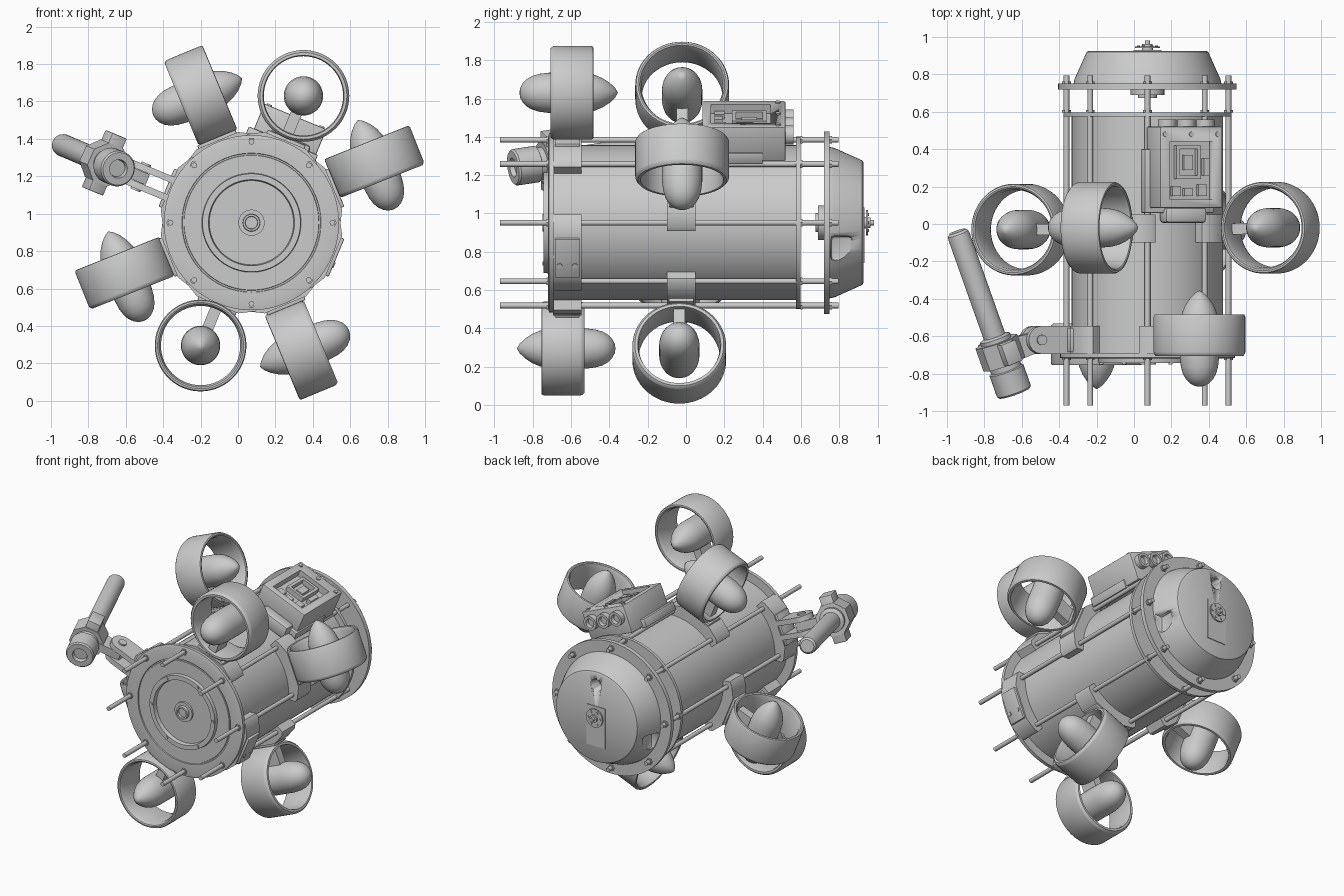
import bpy, bmesh
from math import sin, cos, pi, radians
from mathutils import Vector, Matrix

if "Cube" in bpy.data.objects:
    bpy.data.objects.remove(bpy.data.objects["Cube"])

CX, CZ = 0.072, 0.952            # axis of the hull (runs along y)
ROD_R = 0.433


def finish(name, bm, mat=None):
    bmesh.ops.remove_doubles(bm, verts=bm.verts, dist=1e-5)
    bmesh.ops.recalc_face_normals(bm, faces=bm.faces)
    me = bpy.data.meshes.new(name)
    bm.to_mesh(me)
    bm.free()
    ob = bpy.data.objects.new(name, me)
    if mat:
        ob.matrix_world = mat
    bpy.context.collection.objects.link(ob)
    return ob


def lathe(name, prof, loc, axis, n=48, closed=False):
    """Spin (radius, height) points about an axis."""
    bm = bmesh.new()
    rings = [[bm.verts.new((r * cos(2 * pi * i / n), r * sin(2 * pi * i / n), h)) for i in range(n)]
             for r, h in prof]
    pairs = list(zip(rings, rings[1:])) + ([(rings[-1], rings[0])] if closed else [])
    for a, b in pairs:
        for i in range(n):
            j = (i + 1) % n
            bm.faces.new((a[i], a[j], b[j], b[i]))
    q = Vector(axis).to_track_quat('Z', 'Y').to_matrix().to_4x4()
    return finish(name, bm, Matrix.Translation(loc) @ q)


def cyl(name, p, q, r, n=24):
    p, q = Vector(p), Vector(q)
    h = (q - p).length
    return lathe(name, [(0, 0), (r, 0), (r, h), (0, h)], p, q - p, n)


def box(name, lo, hi, mat=None, bevel=0.0):
    bm = bmesh.new()
    bmesh.ops.create_cube(bm, size=1)
    for v in bm.verts:
        v.co = [(a + b) / 2 + c * (b - a) for a, b, c in zip(lo, hi, v.co)]
    if bevel:
        bmesh.ops.bevel(bm, geom=bm.edges[:], offset=bevel, segments=2, affect='EDGES', profile=0.5)
    return finish(name, bm, mat)


def prism(name, pts, axis, lo, hi, mat):
    """Extrude a 2D outline along one axis of the frame (1 = y, 0 = x)."""
    bm = bmesh.new()
    f = bm.faces.new([bm.verts.new((u, lo, v) if axis == 1 else (lo, u, v)) for u, v in pts])
    ex = bmesh.ops.extrude_face_region(bm, geom=[f])
    d = (0, hi - lo, 0) if axis == 1 else (hi - lo, 0, 0)
    bmesh.ops.translate(bm, vec=d, verts=[g for g in ex['geom'] if isinstance(g, bmesh.types.BMVert)])
    return finish(name, bm, mat)


def frame(deg):
    """Local frame on the hull: x tangent, y along hull, z radial."""
    a = radians(deg)
    return Matrix(((sin(a), 0, cos(a), CX), (0, 1, 0, 0), (-cos(a), 0, sin(a), CZ), (0, 0, 0, 1)))


def cut(ob, cutter):
    cutter.hide_render = True
    cutter.display_type = 'WIRE'
    m = ob.modifiers.new('cut', 'BOOLEAN')
    m.object = cutter
    m.operation = 'DIFFERENCE'


# Hull
O, Y = (CX, 0, CZ), (0, 1, 0)
lathe('hull_tube', [(0, -.69), (.405, -.69), (.405, .58), (0, .58)], O, Y, 96)
lathe('front_plate', [(0, -.715), (.225, -.715), (.23, -.743), (.262, -.743), (.265, -.718), (.36, -.718),
                      (.362, -.712), (.37, -.712), (.372, -.72), (.445, -.72), (.468, -.715),
                      (.468, -.69), (0, -.69)], O, Y, 96)
lathe('front_port', [(0, -.735), (.032, -.735), (.034, -.75), (.045, -.75), (.047, -.73), (.07, -.73),
                     (.07, -.71)], O, Y, 32)
for i in range(6):
    a = i * pi / 3 + pi / 6
    p = Vector((CX + .247 * sin(a), 0, CZ + .247 * cos(a)))
    cyl('port_screw', p + Vector((0, -.75, 0)), p + Vector((0, -.74, 0)), .011, 12)
lathe('hull_rear_plate', [(0, .575), (.45, .575), (.45, .597), (0, .597)], O, Y, 96)
lathe('tail_plate', [(0, .72), (.477, .72), (.477, .75), (0, .75)], O, Y, 96)

# Tie rods with nuts
for i in range(8):
    a = i * pi / 4
    x, z = CX + ROD_R * cos(a), CZ + ROD_R * sin(a)
    cyl('tie_rod', (x, -.97, z), (x, .795, z), .015, 16)
    for y in (.597, .75, -.728):
        cyl('rod_nut', (x, y, z), (x, y + .012, z), .023, 6)

# Tail cap with hole, side notches and servo
cap = lathe('tail_cap', [(0, .75), (.395, .75), (.39, .775), (.325, .92), (.315, .926), (0, .926)], O, Y, 96)
cut(cap, cyl('cap_hole_cutter', (CX, .84, CZ + .23), (CX, 1.0, CZ + .23), .042))
for s in (-1, 1):
    cut(cap, box('notch_cutter', (CX + s * .38 - .06, .755, CZ - .2), (CX + s * .38 + .06, .87, CZ - .07),
                 bevel=.02))
box('servo_panel', (CX - .075, .92, CZ - .21), (CX + .075, .931, CZ + .08))
lathe('servo_horn', [(0, .93), (.03, .93), (.03, .94), (.066, .94), (.066, .95), (.028, .95), (.028, .962),
                     (.014, .962), (.014, .982), (0, .982)], O, Y, 32)
for i in range(6):
    a = i * pi / 3
    x, z = CX + .048 * cos(a), CZ + .048 * sin(a)
    cyl('horn_screw', (x, .948, z), (x, .955, z), .008, 10)
lathe('inner_servo_flange', [(0, .675), (.05, .675), (.05, .69), (.09, .69), (.09, .72), (0, .72)], O, Y, 32)


# Clamps gripping two neighbouring rods
def clamp(deg, y0, y1):
    arc = [(.4 * sin(radians(t)), .4 * cos(radians(t))) for t in range(28, -29, -7)]
    outer = [(-.215, .405), (-.2, .43), (-.12, .475), (.12, .475), (.2, .43), (.215, .405)]
    prism('clamp', arc + outer, 1, y0, y1, frame(deg))
    box('clamp_pad', (-.11, y0 + .01, .46), (.11, y1 - .01, .492), frame(deg), .006)


for d in (67.5, 157.5, 247.5, 337.5):
    clamp(d, -.695, -.545)
for d in (22.5, 112.5, 202.5, 292.5):
    clamp(d, -.1, .05)
for y in (-.66, -.58):
    m = frame(337.5)
    cyl('pad_screw', m @ Vector((.04, y, .48)), m @ Vector((.04, y, .498)), .014, 12)

# Thrusters: duct ring, pod and strut; axis points to the pointed end
DUCT = [(.217, -.112), (.232, -.112), (.243, -.1), (.245, -.09), (.245, .1), (.24, .11), (.23, .112),
        (.222, .108), (.212, .08), (.212, -.09)]
POD = [(0, -.275), (.025, -.271), (.05, -.258), (.072, -.236), (.088, -.208), (.099, -.17), (.105, -.12),
       (.105, .04), (.102, .08), (.093, .12), (.076, .16), (.052, .197), (.025, .225), (0, .24)]
T = Vector((.924, 0, .383))
U = Vector((-.37, 0, .929))
for loc, axis, deg in (((.35, -.595, 1.63), (0, 1, 0), 67.5), ((-.2, -.643, .295), (0, -1, 0), 247.5),
                       ((-.2, -.02, 1.632), T, 112.5), ((.73, -.02, 1.278), U, 25),
                       ((-.605, -.03, .682), U, 202.5), ((.34, -.035, .272), -T, 292.5)):
    lathe('thruster_duct', DUCT, loc, axis, 64, True)
    lathe('thruster_pod', POD, loc, axis, 40)
    ax, loc = Vector(axis), Vector(loc)
    rad = frame(deg).to_3x3() @ Vector((0, 0, 1))
    side = rad.cross(ax)
    m = Matrix((side, ax, rad)).transposed().to_4x4()
    m.translation = loc
    box('thruster_strut', (-.03, -.09, -.225), (.03, .03, -.09), m)

# Electronics box on top
m = frame(67.5)
housing = box('electronics_box', (-.18, .085, .42), (.18, .52, .615), m, .008)
cut(housing, box('box_recess_cutter', (-.125, .13, .565), (.125, .44, .7), m))
box('box_base', (-.21, .06, .41), (.19, .4, .47), m, .006)
box('box_front_bracket', (-.1, .005, .4), (.14, .09, .5), m, .02)
for lo, hi in (((-.08, .24, .56), (.06, .26, .6)), ((-.08, .4, .56), (.06, .42, .6)),
               ((-.08, .26, .56), (-.06, .4, .6)), ((.04, .26, .56), (.06, .4, .6)),
               ((-.03, .29, .56), (.02, .37, .585)), ((.08, .26, .56), (.11, .35, .6)),
               ((-.1, .15, .56), (-.05, .2, .59)), ((-.03, .15, .56), (.02, .19, .59)),
               ((.05, .15, .56), (.1, .21, .59))):
    box('circuit_part', lo, hi, m)
for x in (-.11, 0, .11):
    lathe('cable_gland', [(0, -.02), (.05, -.02), (.05, .05), (.032, .05), (.028, .025), (0, .025)],
          m @ Vector((x, .51, .54)), Y, 24)
    cyl('box_lid_screw', m @ Vector((x * 1.38, .48, .61)), m @ Vector((x * 1.38, .48, .622)), .014, 12)

# Side arm: clevis, tongue, collar and lamp tube
m = frame(157.5)
cheek = [(-.695, .46), (-.545, .46), (-.545, .64)]
cheek += [(-.62 + .075 * cos(k * pi / 8), .64 + .075 * sin(k * pi / 8)) for k in range(1, 8)] + [(-.695, .64)]
for s in (-1, 1):
    prism('clevis_cheek', cheek, 0, s * .05 - .018, s * .05 + .018, m)
cyl('clevis_pin', m @ Vector((-.078, -.62, .64)), m @ Vector((.078, -.62, .64)), .028, 20)
prism('arm_tongue', [(-.67, .6), (-.57, .6), (-.6, .76), (-.62, .86), (-.75, .84), (-.73, .76)], 0,
      -.03, .03, m)
P, Q = Vector((-.945, -.04, 1.37)), Vector((-.64, -.9, 1.24))
d = (Q - P).normalized()
lathe('lamp_tube', [(0, 0), (.045, 0), (.057, .012), (.06, .03), (.06, .6), (.085, .61), (.085, .79),
                    (.096, .795), (.096, .915), (.088, .925), (.05, .925), (.045, .9), (0, .9)], P, d, 40)
c = P + d * .7
lathe('lamp_collar', [(.06, -.07), (.118, -.07), (.118, .06), (.06, .06)], c, d, 8, True)
t = (m.to_3x3() @ Vector((1, 0, 0)))
t = (t - d * t.dot(d)).normalized()
f = Matrix((t, d, t.cross(d))).transposed().to_4x4()
f.translation = c
box('collar_lugs', (-.165, -.065, -.045), (.165, .055, .045), f, .006)

# Smooth shading with sharp edges kept
bpy.ops.object.select_all(action='SELECT')
bpy.context.view_layer.objects.active = housing
bpy.ops.object.shade_smooth_by_angle(angle=radians(32))
